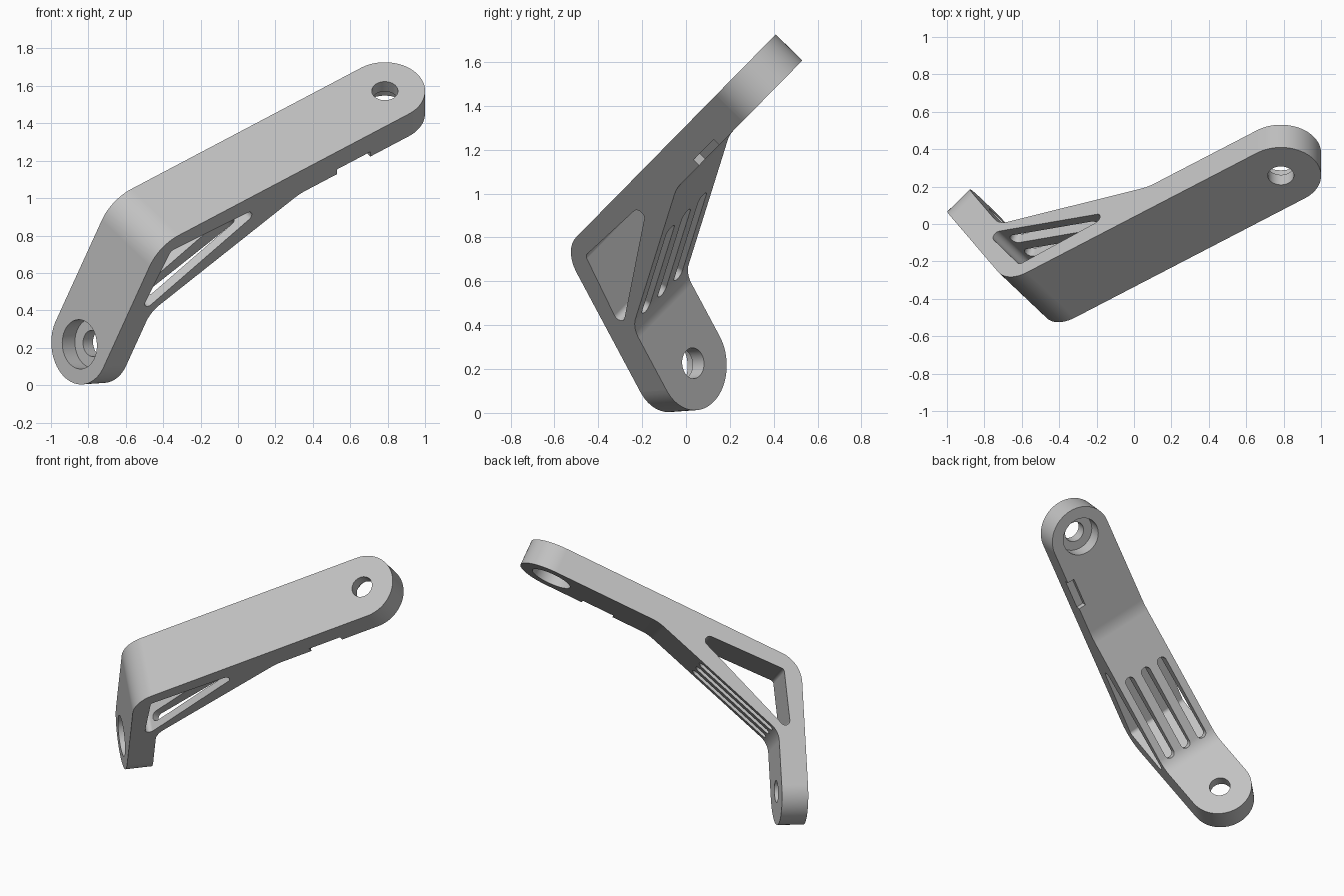
import bpy
import bmesh
from math import sin, cos, tan, pi, radians, atan2
from mathutils import Vector, Matrix

if "Cube" in bpy.data.objects:
    bpy.data.objects.remove(bpy.data.objects["Cube"], do_unlink=True)

# Local frame: x along the arm, y across the width, z out of the arm's top face
R = 0.215            # half width, and radius of both ends
THICK = 0.17         # plate thickness
MID = 0.58           # middle of the width
TOP = 0.919          # arm top face
UNDER = TOP - THICK
X, Y, Z = Vector((1, 0, 0)), Vector((0, 1, 0)), Vector((0, 0, 1))
LEAN = radians(62.3)
leg_dir = Vector((-cos(LEAN), 0, -sin(LEAN)))
leg_in = leg_dir.cross(Y)
arm_end = Vector((1.406, MID, UNDER))
leg_end = Vector((-0.6245, MID, 0.215))


def rounded(points, steps=12):
    """Outline from (x, y, radius) corners with filleted corners."""
    out = []
    for i, (x, y, r) in enumerate(points):
        c = Vector((x, y))
        if r == 0:
            out.append(c)
            continue
        d1 = (Vector(points[i - 1][:2]) - c).normalized()
        d2 = (Vector(points[(i + 1) % len(points)][:2]) - c).normalized()
        half = d1.angle(d2) / 2
        centre = c + (d1 + d2).normalized() * r / sin(half)
        p = c + d1 * r / tan(half) - centre
        q = c + d2 * r / tan(half) - centre
        start = atan2(p.y, p.x)
        sweep = (atan2(q.y, q.x) - start + pi) % (2 * pi) - pi
        for k in range(steps + 1):
            t = start + sweep * k / steps
            out.append(centre + Vector((cos(t), sin(t))) * r)
    return out


def arc(r, a0, a1, steps):
    return [Vector((r * cos(a0 + (a1 - a0) * k / steps),
                    r * sin(a0 + (a1 - a0) * k / steps))) for k in range(steps + 1)]


def prism(name, outline, origin, ex, ey, near, far):
    """Extrude an outline in the ex, ey plane along ex x ey."""
    ez = ex.cross(ey)
    bm = bmesh.new()
    face = bm.faces.new([bm.verts.new(origin + ex * p.x + ey * p.y + ez * near) for p in outline])
    top = bmesh.ops.extrude_face_region(bm, geom=[face])
    moved = [v for v in top["geom"] if isinstance(v, bmesh.types.BMVert)]
    bmesh.ops.translate(bm, verts=moved, vec=ez * (far - near))
    bmesh.ops.recalc_face_normals(bm, faces=bm.faces)
    mesh = bpy.data.meshes.new(name)
    bm.to_mesh(mesh)
    bm.free()
    obj = bpy.data.objects.new(name, mesh)
    bpy.context.scene.collection.objects.link(obj)
    return obj


def cut(target, cutter):
    cutter.hide_render = True
    bpy.context.view_layer.objects.active = target
    mod = target.modifiers.new("cut", "BOOLEAN")
    mod.operation = "DIFFERENCE"
    mod.solver = "EXACT"
    mod.object = cutter
    bpy.ops.object.modifier_apply(modifier=mod.name)
    bpy.data.objects.remove(cutter, do_unlink=True)


# Bent plate with the diagonal strut, as one side profile
reach = R + 0.03
foot = leg_end + leg_dir * reach
foot_back = foot + leg_in * THICK
tip = arm_end.x + reach
bracket = prism("bracket", rounded([
    (tip, TOP, 0),
    (-0.255, TOP, 0.22),
    (foot.x, foot.z, 0),
    (foot_back.x, foot_back.z, 0),
    (-0.311, 0.447, 0.15),
    (0.68, UNDER, 0.3),
    (tip, UNDER, 0),
]), Y * MID, X, Z, -R, R)

# Triangular side window
cut(bracket, prism("window_cutter", rounded([
    (-0.175, 0.83, 0.03), (-0.39, 0.47, 0.03), (0.48, 0.81, 0.03),
]), Y * MID, X, Z, -0.4, 0.4))

# Three long slots through the strut
strut_dir = Vector((0.991, 0, 0.302)).normalized()
length, half = 0.63, 0.034
r = half * 0.98
for offset in (-0.13, 0, 0.13):
    slot = rounded([(0, -half, r), (length, -half, r), (length, half, r), (0, half, r)])
    cut(bracket, prism("slot_cutter", slot, Vector((-0.275, MID + offset, 0.458)),
                       strut_dir, Y, -0.06, 0.125))

# Rounded ends, bolt holes and counterbores
big = R + 0.1
for centre, ex in ((arm_end, X), (leg_end, leg_dir)):
    corners = arc(R, -pi / 2, pi / 2, 40) + [Vector(p) for p in
              ((0, big), (big, big), (big, -big), (0, -big))]
    cut(bracket, prism("end_cutter", corners, centre, ex, Y, -0.06, 0.24))
    for radius, depth in ((0.132, 0.095), (0.07, 0.24)):
        circle = arc(radius, 0, 2 * pi, 48)[:-1]
        cut(bracket, prism("hole_cutter", circle, centre, ex, Y, -0.06, depth))

# Small notch in the arm's lower edge
notch = [Vector(p) for p in ((0, -0.05), (0.22, -0.05), (0.22, 0.05), (0, 0.05))]
cut(bracket, prism("notch_cutter", notch, Vector((0.93, MID - R, UNDER)), X, Y, -0.05, 0.036))

# Tilt the finished part into place
along = Vector((0.8039, 0.4172, 0.4240)).normalized()
out = Vector((0, -0.7128, 0.7014)).normalized()
across = out.cross(along)
bracket.data.transform(Matrix((along, across, out)).transposed().to_4x4())

# Plain grey finish
grey = bpy.data.materials.new("plain grey")
grey.use_nodes = True
colour = (0.54, 0.54, 0.54, 1)
grey.diffuse_color = colour
grey.node_tree.nodes["Principled BSDF"].inputs["Base Color"].default_value = colour
bracket.data.materials.clear()
bracket.data.materials.append(grey)

bpy.ops.object.select_all(action="DESELECT")
bracket.select_set(True)
bpy.context.view_layer.objects.active = bracket
bpy.ops.object.shade_smooth_by_angle(angle=radians(20))
weighted = bracket.modifiers.new("even_normals", "WEIGHTED_NORMAL")
weighted.keep_sharp = True
